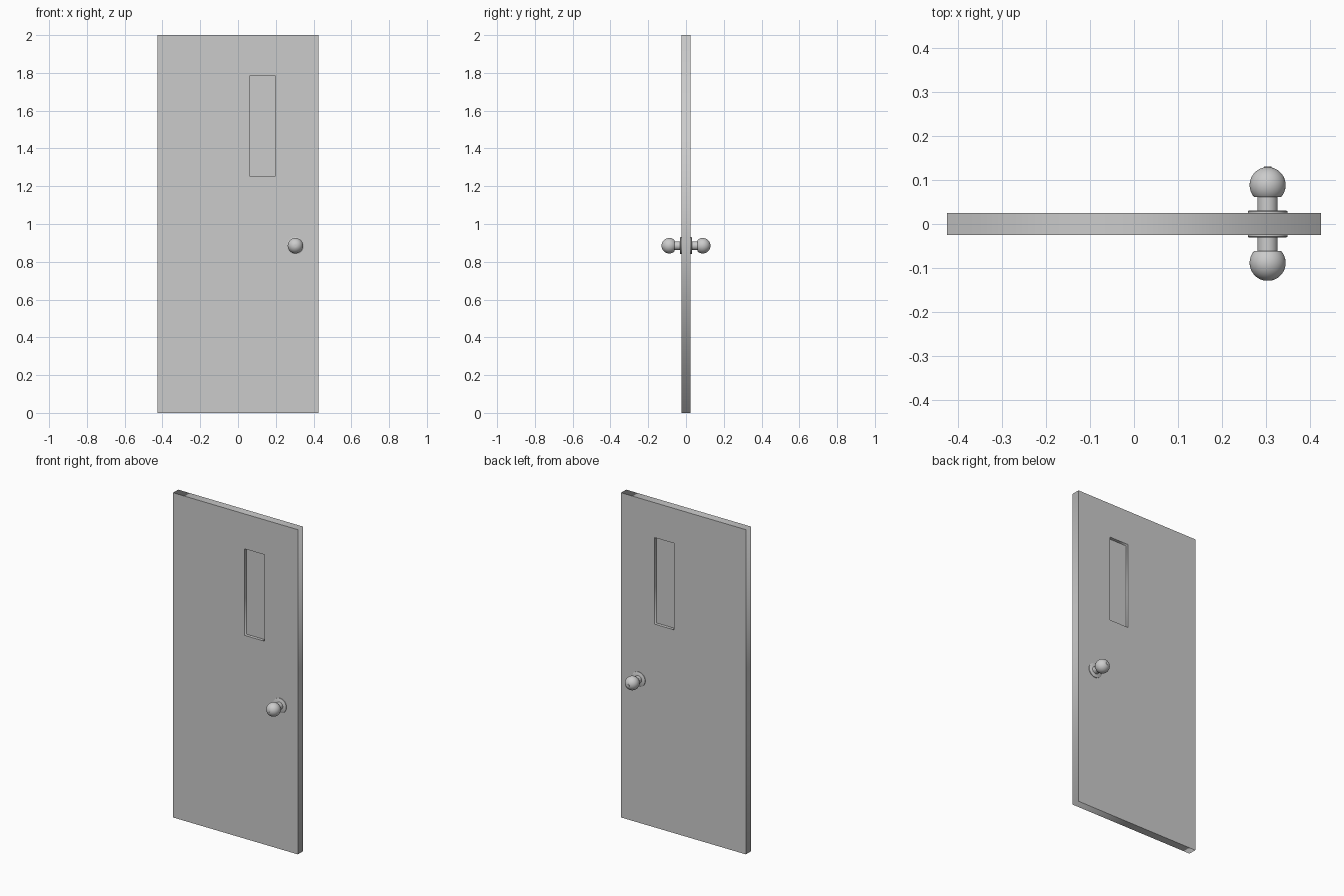
import bpy, bmesh, math

if "Cube" in bpy.data.objects:
    bpy.data.objects.remove(bpy.data.objects["Cube"])

W, H, T = 0.425, 2.0, 0.025          # half width, height, half thickness
WIN = (0.063, 0.197, 1.252, 1.785)   # window x0, x1, z0, z1
KX, KZ = 0.304, 0.885                # knob axis


def lathe(name, profile, side, steps=40):
    """Revolve (radius, distance from door centre) around the knob axis."""
    bm = bmesh.new()
    vs = [bm.verts.new((r, side * d, 0)) for r, d in profile]
    es = [bm.edges.new(p) for p in zip(vs, vs[1:])]
    bmesh.ops.spin(bm, geom=vs + es, cent=(0, 0, 0), axis=(0, 1, 0),
                   angle=2 * math.pi, steps=steps)
    bmesh.ops.remove_doubles(bm, verts=bm.verts, dist=1e-5)
    bmesh.ops.recalc_face_normals(bm, faces=bm.faces)
    me = bpy.data.meshes.new(name)
    bm.to_mesh(me)
    bm.free()
    ob = bpy.data.objects.new(name, me)
    ob.location = (KX, 0, KZ)
    bpy.context.collection.objects.link(ob)
    bpy.ops.object.select_all(action='DESELECT')
    bpy.context.view_layer.objects.active = ob
    ob.select_set(True)
    bpy.ops.object.shade_smooth_by_angle(angle=math.radians(35))
    return ob


# Door slab: outline with a window hole, extruded to thickness
cu = bpy.data.curves.new("door_slab", 'CURVE')
cu.dimensions, cu.fill_mode, cu.extrude = '2D', 'BOTH', T
for x0, x1, z0, z1 in ((-W, W, 0, H), WIN):
    sp = cu.splines.new('POLY')
    sp.points.add(3)
    for p, (x, z) in zip(sp.points, ((x0, z0), (x1, z0), (x1, z1), (x0, z1))):
        p.co = (x, z, 0, 1)
    sp.use_cyclic_u = True
slab = bpy.data.objects.new("door_slab", cu)
slab.rotation_euler.x = math.pi / 2
bpy.context.collection.objects.link(slab)
bpy.context.view_layer.objects.active = slab
slab.select_set(True)
bpy.ops.object.convert(target='MESH')

# Recessed window pane
x0, x1, z0, z1 = WIN
bpy.ops.mesh.primitive_cube_add(size=1, location=((x0 + x1) / 2, 0, (z0 + z1) / 2))
pane = bpy.context.object
pane.name = "window_pane"
pane.scale = (x1 - x0, 0.012, z1 - z0)

# Knob sets on both faces: rosette, neck, ball
R, C, BASE, TIP = 0.041, 0.0885, 0.061, 0.0085
a0, a1 = math.acos((BASE - C) / R), math.asin(TIP / R)
ball = [(R * math.sin(a), C + R * math.cos(a))
        for a in (a0 + (a1 - a0) * i / 16 for i in range(17))]
for side, label in ((-1, "front"), (1, "back")):
    lathe(label + "_rosette", [(0, 0.023), (0.045, 0.023), (0.045, 0.029),
                               (0.042, 0.031), (0, 0.031)], side)
    lathe(label + "_neck", [(0, 0.028), (0.023, 0.028), (0.023, 0.064), (0, 0.064)], side)
    end = ball[-1][1]
    if side < 0:      # shallow key dimple
        tip = [(0.0035, 0.1288), (0.0035, 0.126), (0, 0.126)]
    else:             # lock button
        tip = [(TIP, 0.1305), (0, 0.1305)]
    lathe(label + "_knob", [(0, BASE)] + ball + tip, side)
